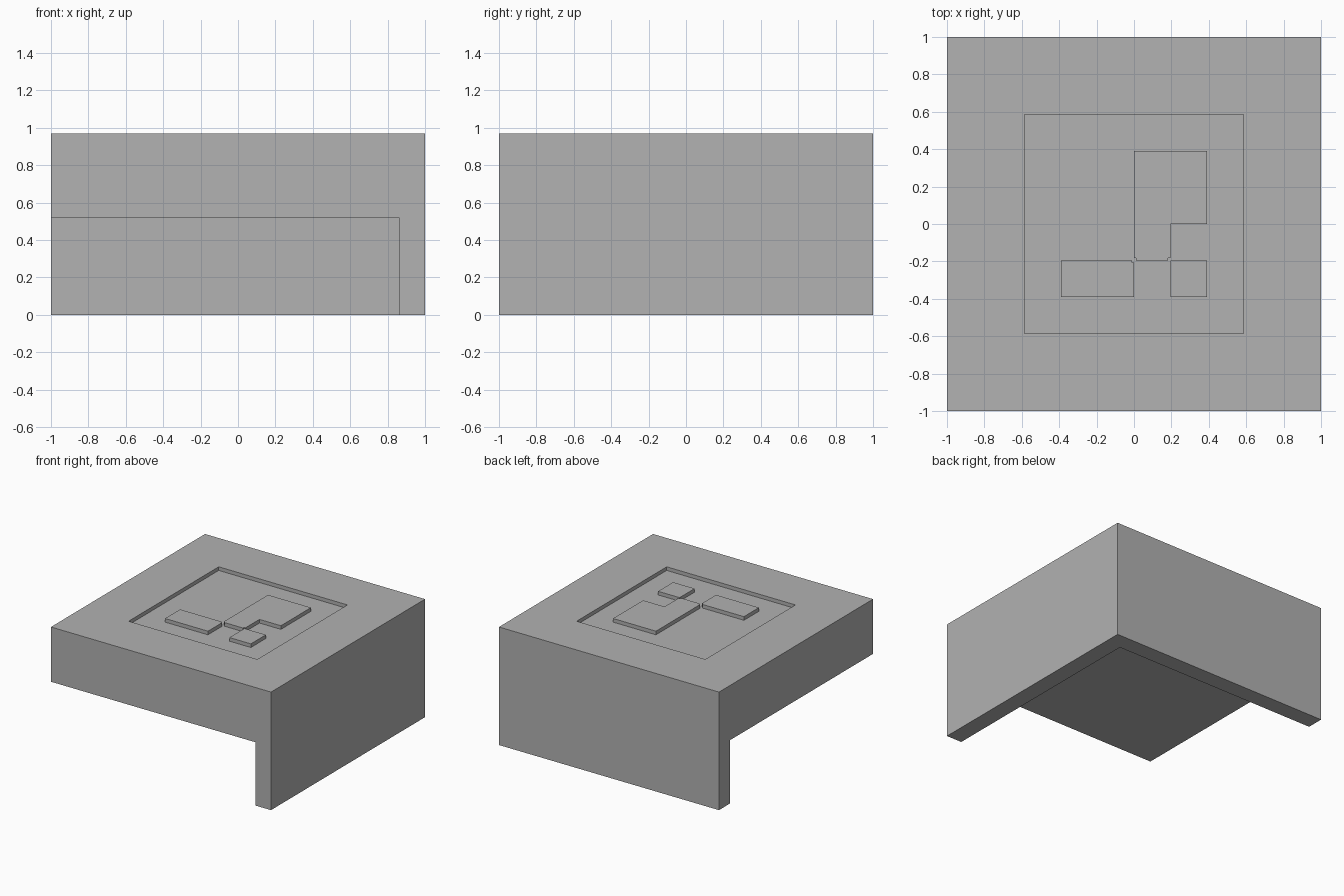
import bpy
import bmesh

cube = bpy.data.objects.get("Cube")
if cube:
    bpy.data.objects.remove(cube, do_unlink=True)

TOP = 0.97        # height of the upper surface
UNDER = 0.52      # underside of the slab
WALL = 0.86       # inner face of the two walls
U = 0.195         # unit of the raised tiles
RECESS = 3 * U    # half width of the recess
FLOOR = TOP - 0.03
N = 0.012         # small corner notch

grey = bpy.data.materials.new("plain grey")
grey.use_nodes = True
grey.diffuse_color = (0.445, 0.445, 0.445, 1)
grey.node_tree.nodes["Principled BSDF"].inputs["Base Color"].default_value = grey.diffuse_color


def prism(name, outline, z0, z1):
    """Extrude a counter-clockwise outline from z0 to z1."""
    bm = bmesh.new()
    base = bm.faces.new([bm.verts.new((x, y, z0)) for x, y in outline])
    result = bmesh.ops.extrude_face_region(bm, geom=[base], use_keep_orig=True)
    verts = [v for v in result["geom"] if isinstance(v, bmesh.types.BMVert)]
    bmesh.ops.translate(bm, verts=verts, vec=(0, 0, z1 - z0))
    bmesh.ops.recalc_face_normals(bm, faces=bm.faces)
    mesh = bpy.data.meshes.new(name)
    bm.to_mesh(mesh)
    bm.free()
    mesh.materials.append(grey)
    obj = bpy.data.objects.new(name, mesh)
    bpy.context.collection.objects.link(obj)
    return obj


def rect(x0, x1, y0, y1):
    return [(x0, y0), (x1, y0), (x1, y1), (x0, y1)]


def cut(target, cutter):
    """Subtract the cutter, then discard it."""
    mod = target.modifiers.new("cut", "BOOLEAN")
    mod.operation = "DIFFERENCE"
    mod.solver = "EXACT"
    mod.object = cutter
    bpy.context.view_layer.objects.active = target
    bpy.ops.object.modifier_apply(modifier=mod.name)
    bpy.data.objects.remove(cutter, do_unlink=True)


# Slab with two walls, open at the front and at the -x side
body = prism("corner_block", rect(-1, 1, -1, 1), 0, TOP)
cut(body, prism("space_cutter", rect(-1.5, WALL, -1.5, WALL), -0.5, UNDER))

# Shallow square recess in the top
cut(body, prism("recess_cutter", rect(-RECESS, RECESS, -RECESS, RECESS), FLOOR, TOP + 0.2))

# Raised tiles, flush with the top surface
tiles = {
    "long_tile": [(-2 * U, -2 * U), (0, -2 * U), (0, -U - N), (-N, -U - N),
                  (-N, -U), (-2 * U, -U)],
    "small_tile": rect(U, 2 * U, -2 * U, -U),
    "flag_tile": [(N, -U), (U - N, -U), (U - N, -U + N), (U, -U + N), (U, 0),
                  (2 * U, 0), (2 * U, 2 * U), (0, 2 * U), (0, -U + N), (N, -U + N)],
}
for name, outline in tiles.items():
    prism(name, outline, FLOOR, TOP)
